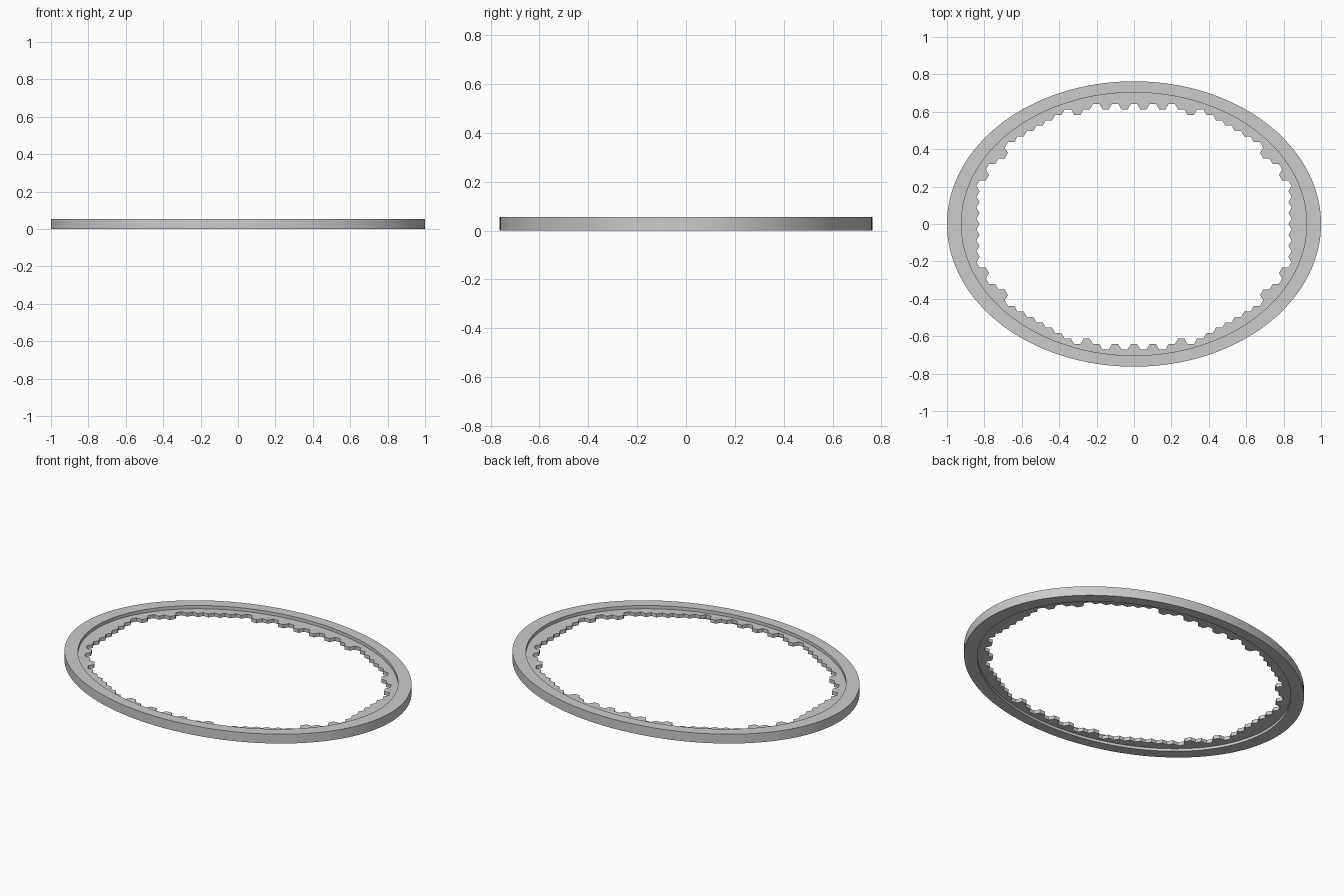
import bpy, bmesh, math
from collections import Counter

if "Cube" in bpy.data.objects:
    bpy.data.objects.remove(bpy.data.objects["Cube"])

S = 0.0337                    # hexagon side
H = S * math.sqrt(3) / 2      # half hexagon height
N = 128
HEIGHT = 0.055


def ellipse(bm, a, b, z):
    return [bm.verts.new((a * math.cos(2 * math.pi * i / N),
                          b * math.sin(2 * math.pi * i / N), z)) for i in range(N)]


def finish(bm, name):
    bmesh.ops.recalc_face_normals(bm, faces=bm.faces)
    me = bpy.data.meshes.new(name)
    bm.to_mesh(me)
    bm.free()
    ob = bpy.data.objects.new(name, me)
    bpy.context.collection.objects.link(ob)
    bpy.context.view_layer.objects.active = ob
    ob.select_set(True)
    bpy.ops.object.shade_smooth_by_angle(angle=math.radians(25))
    ob.select_set(False)


# Outer rim: rectangular section swept round an ellipse
bm = bmesh.new()
rings = [ellipse(bm, a, b, z) for a, b, z in
         [(1, 0.763, 0), (1, 0.763, HEIGHT), (0.923, 0.703, HEIGHT), (0.923, 0.703, 0)]]
for r in range(4):
    p, q = rings[r], rings[(r + 1) % 4]
    for i in range(N):
        j = (i + 1) % N
        bm.faces.new((p[i], p[j], q[j], q[i]))
finish(bm, "outer_rim")

# Honeycomb opening: outline edges of all cells centred inside an ellipse
CORNERS = [(2, 0), (1, 1), (-1, 1), (-2, 0), (-1, -1), (1, -1)]
edges = Counter()
for k in range(-18, 19):
    for j in range(-25, 26):
        if (k + j) % 2 == 0:
            continue
        x, y = 1.5 * S * k, H * j + 0.006
        if (x / 0.856) ** 2 + (y / 0.649) ** 2 > 1:
            continue
        pts = [(3 * k + u, j + v) for u, v in CORNERS]
        for i in range(6):
            edges[frozenset((pts[i], pts[(i + 1) % 6]))] += 1

# Recessed inner plate with the jagged honeycomb edge
Z0, Z1 = 0.015, 0.036
bm = bmesh.new()
ring = ellipse(bm, 0.924, 0.704, Z0)
border = [bm.edges.new((ring[i], ring[(i + 1) % N])) for i in range(N)]
verts = {}
for e, count in edges.items():
    if count == 1:
        ends = []
        for p in e:
            if p not in verts:
                verts[p] = bm.verts.new((p[0] * S / 2, p[1] * H, Z0))
            ends.append(verts[p])
        border.append(bm.edges.new(ends))
bmesh.ops.triangle_fill(bm, use_beauty=True, use_dissolve=False, edges=border)
ext = bmesh.ops.extrude_face_region(bm, geom=bm.faces[:], use_keep_orig=True)
bmesh.ops.translate(bm, vec=(0, 0, Z1 - Z0),
                    verts=[g for g in ext["geom"] if isinstance(g, bmesh.types.BMVert)])
finish(bm, "honeycomb_edge_plate")
